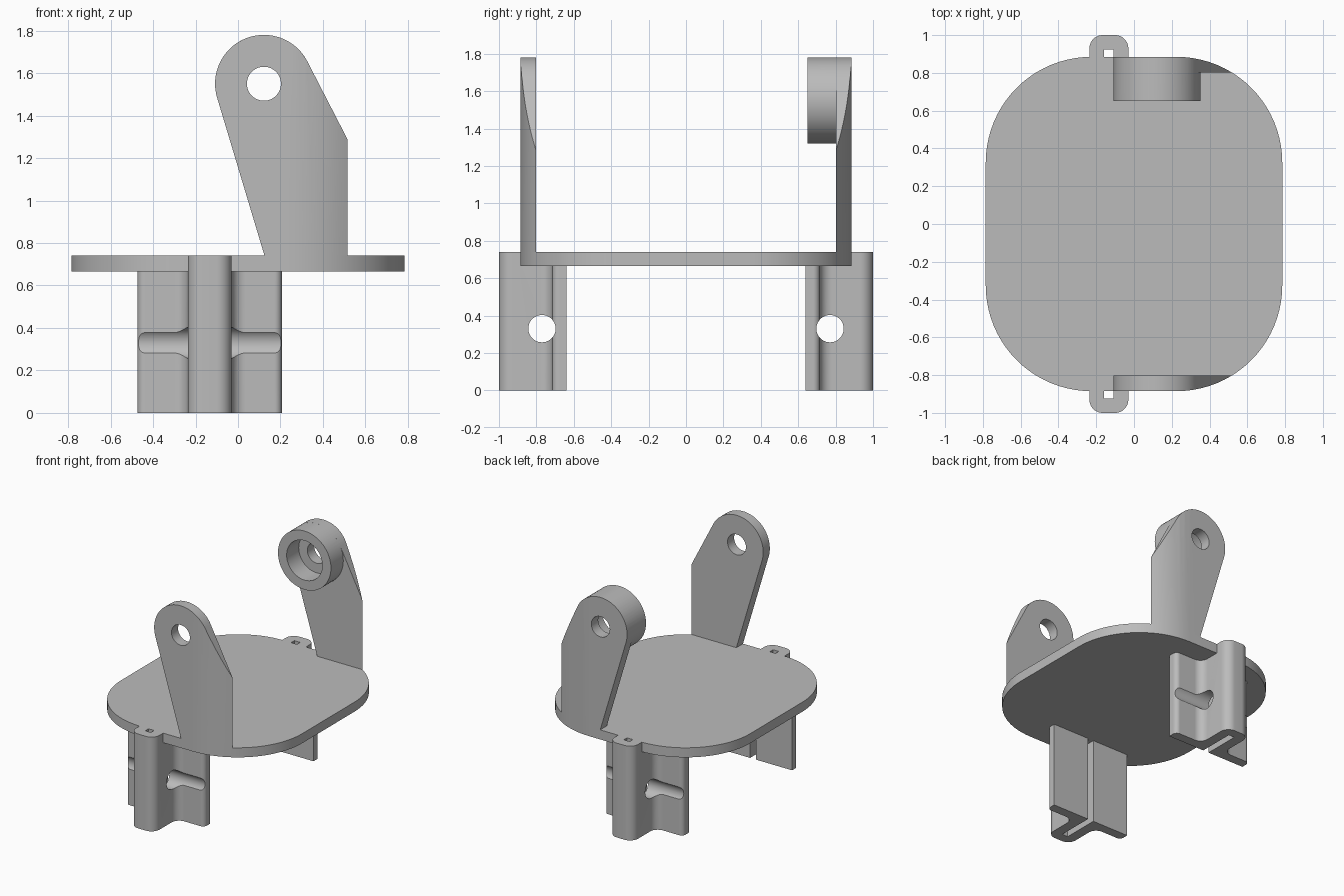
import bpy, bmesh, math
from mathutils import Vector

if "Cube" in bpy.data.objects:
    bpy.data.objects.remove(bpy.data.objects["Cube"], do_unlink=True)

grey = bpy.data.materials.new("light_grey")
grey.use_nodes = True
grey.diffuse_color = (0.5, 0.5, 0.5, 1)
grey.node_tree.nodes["Principled BSDF"].inputs["Base Color"].default_value = (0.5, 0.5, 0.5, 1)


def rounded(corners, steps=20):
    """Round each (x, y, radius) corner of a polygon, inward or outward."""
    out = []
    for i, (x, y, r) in enumerate(corners):
        p = Vector((x, y))
        if not r:
            out.append(p)
            continue
        a = (Vector(corners[i - 1][:2]) - p).normalized()
        b = (Vector(corners[(i + 1) % len(corners)][:2]) - p).normalized()
        half = a.angle(b) / 2
        centre = p + (a + b).normalized() * r / math.sin(half)
        start = p + a * r / math.tan(half) - centre
        end = p + b * r / math.tan(half) - centre
        sweep = math.pi - 2 * half
        for k in range(steps + 1):
            t = k / steps
            out.append(centre + (start * math.sin((1 - t) * sweep)
                                 + end * math.sin(t * sweep)) / math.sin(sweep))
    return out


def circle(cx, cy, r, start=0, end=2 * math.pi, n=64, closed=True):
    last = n if closed else n + 1
    return [Vector((cx + r * math.cos(start + (end - start) * k / n),
                    cy + r * math.sin(start + (end - start) * k / n))) for k in range(last)]


def prism(name, loop, lo, hi, axis="z"):
    """Extrude a 2D loop along an axis from lo to hi."""
    place = {"z": lambda p, h: (p.x, p.y, h),
             "y": lambda p, h: (p.x, h, p.y),
             "x": lambda p, h: (h, p.x, p.y)}[axis]
    bm = bmesh.new()
    low, high = [[bm.verts.new(place(p, h)) for p in loop] for h in (lo, hi)]
    bm.faces.new(low)
    bm.faces.new(high)
    for i in range(len(loop)):
        bm.faces.new((low[i - 1], low[i], high[i], high[i - 1]))
    bmesh.ops.recalc_face_normals(bm, faces=bm.faces)
    mesh = bpy.data.meshes.new(name)
    bm.to_mesh(mesh)
    bm.free()
    mesh.materials.append(grey)
    obj = bpy.data.objects.new(name, mesh)
    bpy.context.collection.objects.link(obj)
    return obj


def activate(obj):
    bpy.ops.object.select_all(action="DESELECT")
    obj.select_set(True)
    bpy.context.view_layer.objects.active = obj


def combine(obj, other, operation):
    """Apply a boolean and discard the helper."""
    activate(obj)
    mod = obj.modifiers.new("cut", "BOOLEAN")
    mod.operation, mod.solver, mod.object = operation, "EXACT", other
    bpy.ops.object.modifier_apply(modifier=mod.name)
    bpy.data.objects.remove(other, do_unlink=True)


def smooth(obj):
    activate(obj)
    bpy.ops.object.shade_smooth_by_angle(angle=math.radians(30))


# Base plate
HX, HY, R = 0.785, 0.885, 0.56
BOTTOM, TOP = 0.665, 0.74
outline = rounded([(-HX, -HY, R), (HX, -HY, R), (HX, HY, R), (-HX, HY, R)])
smooth(prism("base_plate", outline, BOTTOM, TOP))

# Arm profile: round eye, tangent edges running down to the plate
EX, EZ, ER, HOLE = 0.122, 1.55, 0.23, 0.08
INNER = 0.803


def tangent(px, pz, side):
    dx, dz = px - EX, pz - EZ
    return math.atan2(dz, dx) + side * math.acos(ER / math.hypot(dx, dz))


left_foot, right_side = 0.125, 0.52
a0 = tangent(right_side, 1.28, 1)
a1 = tangent(left_foot, TOP, -1) + 2 * math.pi
arm_loop = [Vector((left_foot, TOP)), Vector((right_side, TOP)), Vector((right_side, 1.28))]
arm_loop += circle(EX, EZ, ER, a0, a1, 40, closed=False)

for side, label in ((-1, "front"), (1, "back")):
    # Upright arm, outer face following the plate edge
    ys = sorted((side * INNER, side * 0.95))
    arm = prism(label + "_arm", arm_loop, *ys, axis="y")
    if side > 0:
        boss = prism("boss", circle(EX, EZ, ER), 0.65, 0.95, axis="y")
        combine(arm, boss, "UNION")
    combine(arm, prism("trim", outline, 0.5, 2.0), "INTERSECT")
    if side > 0:
        combine(arm, prism("recess", circle(EX, EZ, 0.155), 0.6, 0.80, axis="y"), "DIFFERENCE")
    combine(arm, prism("pin_hole", circle(EX, EZ, HOLE),
                       *sorted((side * 0.5, side * 1.1)), axis="y"), "DIFFERENCE")
    smooth(arm)

    # Hanging clip: flanged column with a slit open to the inside
    CX, FLANGE, COL, SLIT = -0.133, 0.34, 0.103, 0.025
    half = [(SLIT, 0.925, 0), (SLIT, 0.64, 0), (FLANGE, 0.64, 0), (FLANGE, 0.715, 0.035),
            (COL, 0.715, 0.065), (COL, 1.0, 0.07)]
    section = half + [(-x, y, r) for x, y, r in reversed(half)]
    loop = rounded([(CX + x, side * y, r) for x, y, r in section], 12)
    clip = prism(label + "_clip", loop, 0, TOP)
    combine(clip, prism("plate_space", outline, BOTTOM, 1.0), "DIFFERENCE")
    combine(clip, prism("cross_hole", circle(side * 0.77, 0.33, 0.073), -1, 1, axis="x"),
            "DIFFERENCE")
    smooth(clip)
